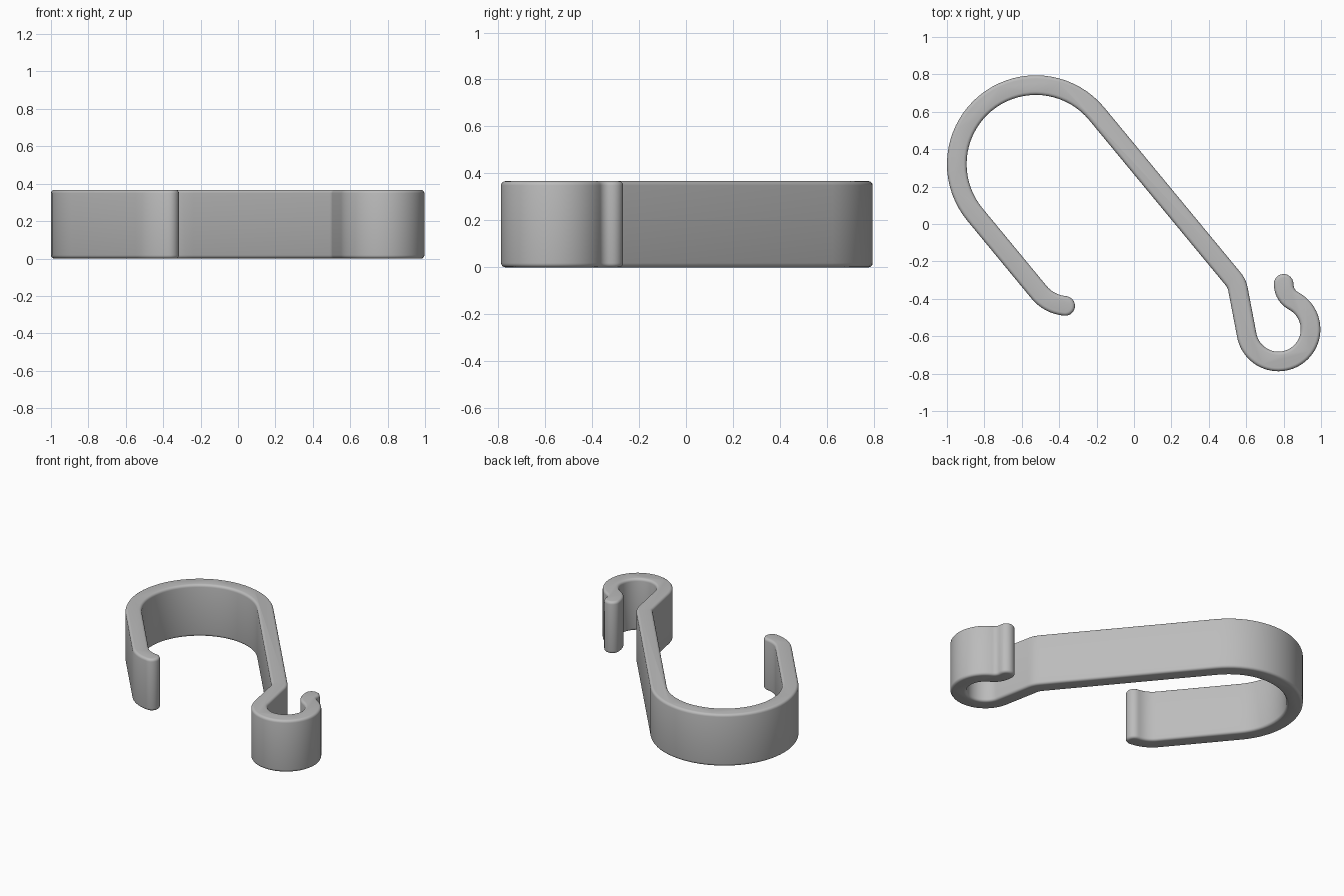
import bpy, bmesh, math
from mathutils import Vector

cube = bpy.data.objects.get("Cube")
if cube:
    bpy.data.objects.remove(cube)

HALF = 0.0525      # half the band thickness
HEIGHT = 0.367
ROUND = 0.018      # rounding of the top and bottom rims
STEP = math.radians(5)


def polar(a, r=1.0):
    return Vector((math.cos(a), math.sin(a)))* r


def arc(center, radius, start, end):
    """Points along an arc, angles in radians; sign of sweep gives direction."""
    n = max(3, round(abs(end - start) / STEP))
    return [Vector(center) + polar(start + (end - start) * i / n, radius)
            for i in range(n + 1)]


def fillet(before, corner, after, radius):
    """Rounded corner between two straight runs."""
    a, b = (corner - before).normalized(), (after - corner).normalized()
    turn = math.atan2(a.x * b.y - a.y * b.x, a.dot(b))
    side = math.copysign(1, turn)
    start = corner - a * radius * math.tan(abs(turn) / 2)
    center = start + Vector((-a.y, a.x)) * side * radius
    ang = math.atan2(*(start - center).yx)
    return arc(center, radius, ang, ang + turn)


# Centreline of the band, from the large hook's tip to the small hook's tip
big, big_r = Vector((-0.525, 0.32)), 0.4225
small, small_r = Vector((0.772, -0.563)), 0.172
slope = math.radians(39.6)
big_tip, big_corner = Vector((-0.368, -0.438)), Vector((-0.458, -0.425))
neck = Vector((0.55, -0.318))
small_tip, small_corner = Vector((0.80, -0.32)), Vector((0.806, -0.384))

big_arc = arc(big, big_r, slope + math.pi, slope)
small_arc = arc(small, small_r, math.radians(190), math.radians(420))
path = [big_tip]
path += fillet(big_tip, big_corner, big_arc[0], 0.2)
path += big_arc
path += fillet(big_arc[-1], neck, small_arc[0], 0.12)
path += small_arc
path += fillet(small_arc[-1], small_corner, small_tip, 0.1)
path.append(small_tip)

# Drop coincident points
line = [path[0]]
for p in path[1:]:
    if (p - line[-1]).length > 0.004:
        line.append(p)

# Offset the centreline to both sides and close it with round ends
tangents = []
for i, p in enumerate(line):
    fwd = (line[min(i + 1, len(line) - 1)] - p).normalized()
    back = (p - line[max(i - 1, 0)]).normalized()
    tangents.append((fwd + back).normalized())
right = [p + Vector((t.y, -t.x)) * HALF for p, t in zip(line, tangents)]
left = [p - Vector((t.y, -t.x)) * HALF for p, t in zip(line, tangents)]


def round_end(center, tangent):
    ang = math.atan2(tangent.y, tangent.x)
    return [center + polar(ang - math.pi / 2 + math.pi * i / 14, HALF)
            for i in range(1, 14)]


outline = right + round_end(line[-1], tangents[-1])
outline += left[::-1] + round_end(line[0], -tangents[0])

# Extrude the outline and round its rims
bm = bmesh.new()
base = bm.faces.new([bm.verts.new((p.x, p.y, 0)) for p in outline])
grown = bmesh.ops.extrude_face_region(bm, geom=[base], use_keep_orig=True)
top = [v for v in grown["geom"] if isinstance(v, bmesh.types.BMVert)]
bmesh.ops.translate(bm, verts=top, vec=(0, 0, HEIGHT))
bmesh.ops.recalc_face_normals(bm, faces=bm.faces)
rims = [e for e in bm.edges if abs(e.verts[0].co.z - e.verts[1].co.z) < 1e-5]
bmesh.ops.bevel(bm, geom=rims, offset=ROUND, segments=4, profile=0.5,
                affect='EDGES', clamp_overlap=True)
mesh = bpy.data.meshes.new("double_hook")
bm.to_mesh(mesh)
bm.free()

# Single grey plastic
grey = bpy.data.materials.new("grey_plastic")
grey.use_nodes = True
grey.diffuse_color = (0.5, 0.5, 0.5, 1)
grey.node_tree.nodes["Principled BSDF"].inputs["Base Color"].default_value = (0.5, 0.5, 0.5, 1)
mesh.materials.append(grey)

hook = bpy.data.objects.new("double_hook", mesh)
bpy.context.collection.objects.link(hook)
bpy.ops.object.select_all(action='DESELECT')
hook.select_set(True)
bpy.context.view_layer.objects.active = hook
bpy.ops.object.shade_smooth_by_angle(angle=math.radians(35))
